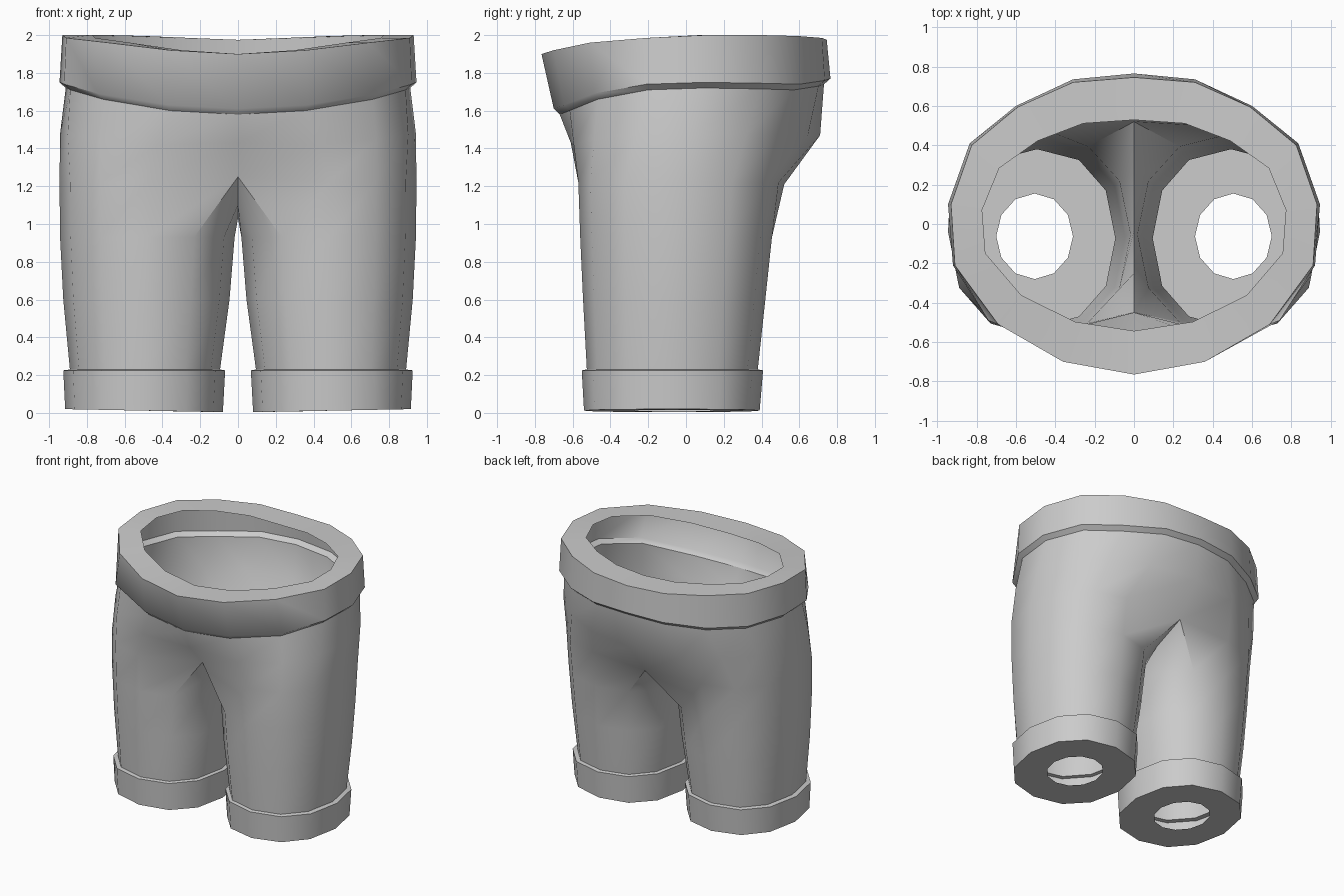
import bpy, bmesh, math

if "Cube" in bpy.data.objects:
    bpy.data.objects.remove(bpy.data.objects["Cube"])

grey = bpy.data.materials.new("light_grey")
grey.diffuse_color = (0.6, 0.6, 0.6, 1)
grey.use_nodes = True
grey.node_tree.nodes["Principled BSDF"].inputs["Base Color"].default_value = grey.diffuse_color


def build(name, rows_list, closed):
    """Skin rows of points into strips, mirror across x, and shade."""
    bm = bmesh.new()
    for side in (1, -1):
        for rows in rows_list:
            vs = [[bm.verts.new((side * x, y, z)) for x, y, z in r] for r in rows]
            for a, b in zip(vs, vs[1:]):
                n = len(a)
                for i in range(n if closed[rows_list.index(rows)] else n - 1):
                    j = (i + 1) % n
                    q = (a[i], a[j], b[j], b[i])
                    bm.faces.new(q if side > 0 else q[::-1])
    bmesh.ops.remove_doubles(bm, verts=bm.verts, dist=0.0005)
    bmesh.ops.recalc_face_normals(bm, faces=bm.faces)
    me = bpy.data.meshes.new(name)
    bm.to_mesh(me)
    bm.free()
    me.materials.append(grey)
    ob = bpy.data.objects.new(name, me)
    bpy.context.collection.objects.link(ob)
    bpy.ops.object.select_all(action='DESELECT')
    ob.select_set(True)
    bpy.context.view_layer.objects.active = ob
    bpy.ops.object.shade_smooth_by_angle(angle=math.radians(44))
    return ob


def ring(x0, x1, y0, y1, z, tilt=0.0, p=0.9):
    """Twelve-sided rounded leg section, from front inner round the outside."""
    pts = []
    for k in range(12):
        a = math.radians((k - 4) * 30)
        c, s = math.cos(a), math.sin(a)
        c = math.copysign(abs(c) ** p, c) if abs(c) > 1e-6 else 0
        s = math.copysign(abs(s) ** p, s) if abs(s) > 1e-6 else 0
        pts.append(((x0 + x1) / 2 + c * (x1 - x0) / 2,
                    (y0 + y1) / 2 + s * (y1 - y0) / 2, z + tilt * c))
    return pts


def mix(a, b, t):
    return [tuple(u + (v - u) * t for u, v in zip(p, q)) for p, q in zip(a, b)]


# Waistband half outlines, front centre to back centre
band_top = [(0, -.765, 1.90), (.36, -.70, 1.92), (.69, -.51, 1.96), (.91, -.21, 1.985),
            (.93, .10, 2), (.825, .40, 2), (.59, .595, 1.995), (.31, .72, 1.985), (0, .745, 1.975)]
band_low = [(0, -.70, 1.61), (.37, -.645, 1.63), (.74, -.49, 1.69), (.92, -.21, 1.74),
            (.945, .10, 1.75), (.835, .41, 1.745), (.60, .60, 1.74), (.31, .735, 1.76), (0, .765, 1.77)]
band_hole = [(x * .83, y * .71, z) for x, y, z in band_top]
waist = [(x * .965, y * .955, z - .03) for x, y, z in band_low]
build("waistband", [[band_hole, band_top, band_low, waist]], [False])

# Legs: stacked sections up to the crotch
hem = ring(.095, .89, -.525, .38, .23)
crotch = ring(.015, .945, -.57, .49, 1.22)
crotch[0], crotch[8] = (0, -.45, 1.25), (0, .52, 1.21)
crotch[9:] = [(0, .26, 1.10), (0, -.03, 1.03), (0, -.25, 1.10)]
legs = [hem, ring(.045, .925, -.545, .42, .6), ring(.018, .942, -.56, .455, .93), crotch]

# Hips and seat: outer part of the crotch section rising to the waist
hip = mix(crotch[:9], waist, .52)
hip[0], hip[8] = (0, -.61, 1.43), (0, .71, 1.47)
hip[7] = (.38, .645, 1.47)
hip = [(min(x * 1.015, .945), y, z) for x, y, z in hip]
build("shorts_body", [legs, [crotch[:9], hip, waist]], [True, False])

# Leg cuffs with a wide hem underneath
build("leg_cuffs", [[hem,
                     ring(.068, .925, -.552, .408, .225),
                     ring(.08, .915, -.54, .39, .012, .008),
                     ring(.31, .70, -.28, .155, .012, .004, 1)]], [True])
